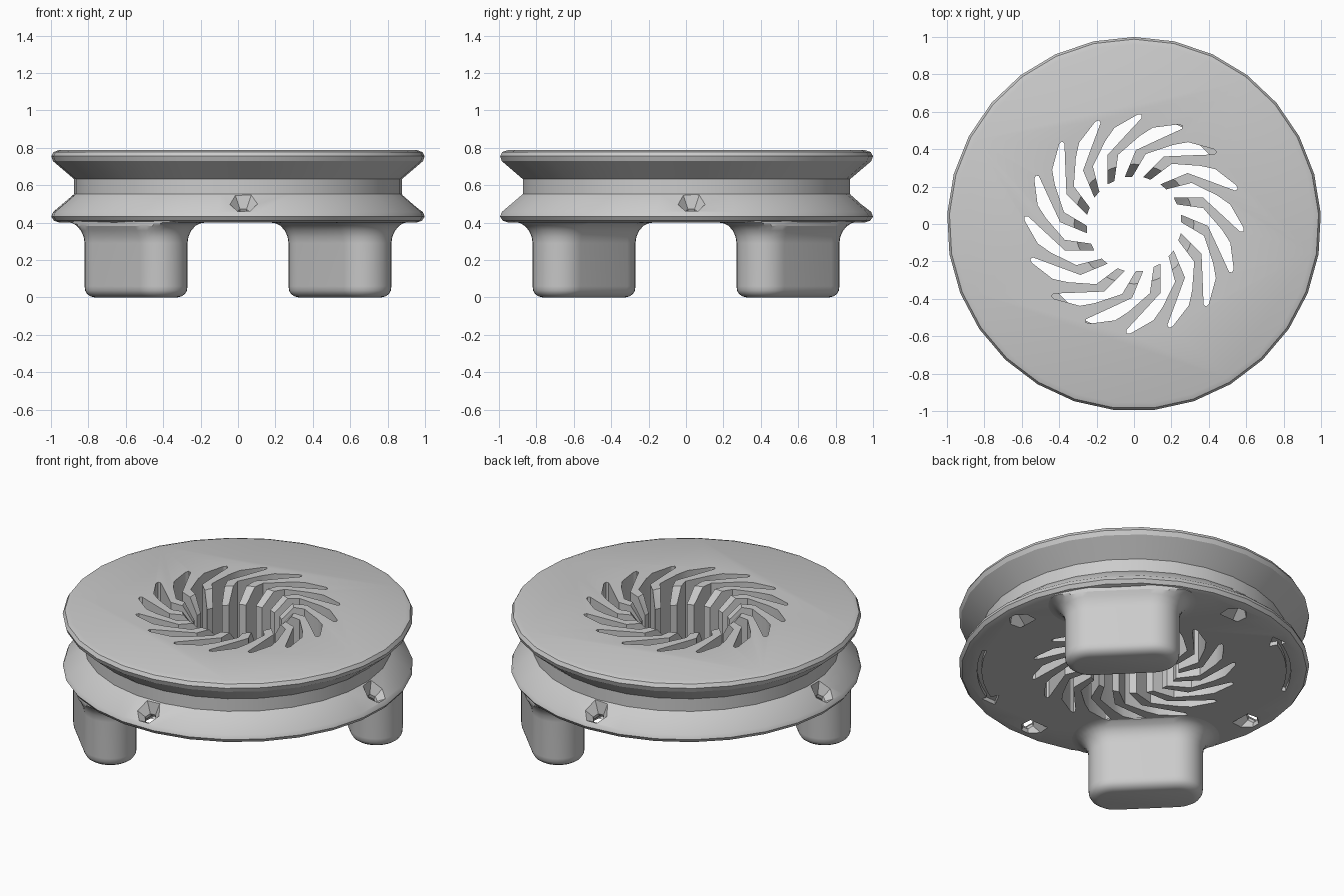
import bpy, bmesh
from math import sin, cos, pi, radians, hypot
from mathutils import Matrix

if "Cube" in bpy.data.objects:
    bpy.data.objects.remove(bpy.data.objects["Cube"])


def make_object(name, bm):
    bmesh.ops.recalc_face_normals(bm, faces=bm.faces)
    me = bpy.data.meshes.new(name)
    bm.to_mesh(me)
    bm.free()
    ob = bpy.data.objects.new(name, me)
    bpy.context.collection.objects.link(ob)
    return ob


def loft(name, rings, matrix=Matrix()):
    """Skin closed rings of points and cap both ends."""
    bm = bmesh.new()
    rows = [[bm.verts.new(matrix @ Matrix.Translation(p).translation) for p in r] for r in rings]
    n = len(rows[0])
    for a, b in zip(rows, rows[1:]):
        for i in range(n):
            j = (i + 1) % n
            bm.faces.new((a[i], a[j], b[j], b[i]))
    bm.faces.new(rows[0][::-1])
    bm.faces.new(rows[-1])
    return make_object(name, bm)


def lathe(name, profile, n, start=0.0, matrix=Matrix()):
    rings = [[(r * cos(start + 2 * pi * i / n), r * sin(start + 2 * pi * i / n), z)
              for i in range(n)] for r, z in profile]
    return loft(name, rings, matrix)


def prism(name, pts, z0, z1):
    return loft(name, [[(x, y, z) for x, y in pts] for z in (z0, z1)])


def turn(p, a):
    return (p[0] * cos(a) - p[1] * sin(a), p[0] * sin(a) + p[1] * cos(a))


def activate(ob):
    bpy.ops.object.select_all(action='DESELECT')
    ob.select_set(True)
    bpy.context.view_layer.objects.active = ob


def cut(ob, cutter):
    cutter.hide_render = True
    m = ob.modifiers.new("cut", 'BOOLEAN')
    m.operation = 'DIFFERENCE'
    m.solver = 'EXACT'
    m.object = cutter
    activate(ob)
    bpy.ops.object.modifier_apply(modifier=m.name)
    bpy.data.objects.remove(cutter)


# Grooved wheel body
body = lathe("grooved_wheel", [
    (.955, .40), (.985, .41), (1, .432), (.99, .457), (.877, .553),
    (.877, .632), (.99, .728), (1, .755), (.988, .777), (.96, .787)], 29, pi / 2)

# Central opening with sixteen swept slots, leaving bent vanes between
slot = [(-.105, .23), (-.085, .37), (.03, .47), (.1, .515), (.24, .533), (.26, .525),
        (.255, .508), (.15, .46), (.01, .395), (-.05, .25)]
outline = [turn(p, -k * pi / 8) for k in range(16) for p in slot]
cut(body, prism("slot_cutter", outline, .3, .9))

# Chamfer on the inner vane tips
cut(body, lathe("tip_cutter", [(.24, .68), (.33, .80)], 32))

# Four tilted hourglass holes in the lower flange
for k in range(4):
    m = (Matrix.Rotation(k * pi / 2 + radians(1.8), 4, 'Z')
         @ Matrix.Translation((.908, 0, .448))
         @ Matrix.Rotation(radians(30), 4, 'Y'))
    cut(body, lathe("hole_cutter", [(.10, -.09), (.035, -.01), (.035, .01), (.10, .09)],
                    6, pi / 6, m))

# Shallow curved arrows engraved in the underside
for mid in (-45, 135):
    angs = [radians(mid + 20 - 5 * i) for i in range(8)]
    outer = [(.895 * cos(a), .895 * sin(a)) for a in angs]
    inner = [(.87 * cos(a), .87 * sin(a)) for a in reversed(angs)]
    a = radians(mid - 15)
    b = radians(mid - 21)
    head = [(.925 * cos(a), .925 * sin(a)), (.882 * cos(b), .882 * sin(b)),
            (.82 * cos(a), .82 * sin(a))]
    cut(body, prism("arrow_cutter", outer + head + inner, .36, .425))

# Two oblong feet with rounded bottoms and flared roots
def foot_ring(off, z, ang):
    pts = []
    for side in (1, -1):
        for i in range(17):
            t = (pi * i / 16) + (0 if side > 0 else pi)
            x = .771 + (.15 + off) * cos(t)
            y = side * .177 + (.15 + off) * sin(t)
            r = hypot(x, y)
            s = min(max(r, .578), .972) / r
            px, py = turn((x * s, y * s), ang)
            pts.append((px, py, z))
    return pts


foot_profile = [(-.055, 0), (-.033, .005), (-.014, .018), (-.003, .036), (0, .06), (0, .29),
                (.005, .325), (.02, .358), (.042, .382), (.068, .396), (.095, .4), (.095, .408)]
feet = [loft(f"foot_{nm}", [foot_ring(o, z, radians(a)) for o, z in foot_profile])
        for nm, a in (("back_right", 45), ("front_left", 225))]

for ob in [body] + feet:
    activate(ob)
    bpy.ops.object.shade_smooth_by_angle(angle=radians(28))
